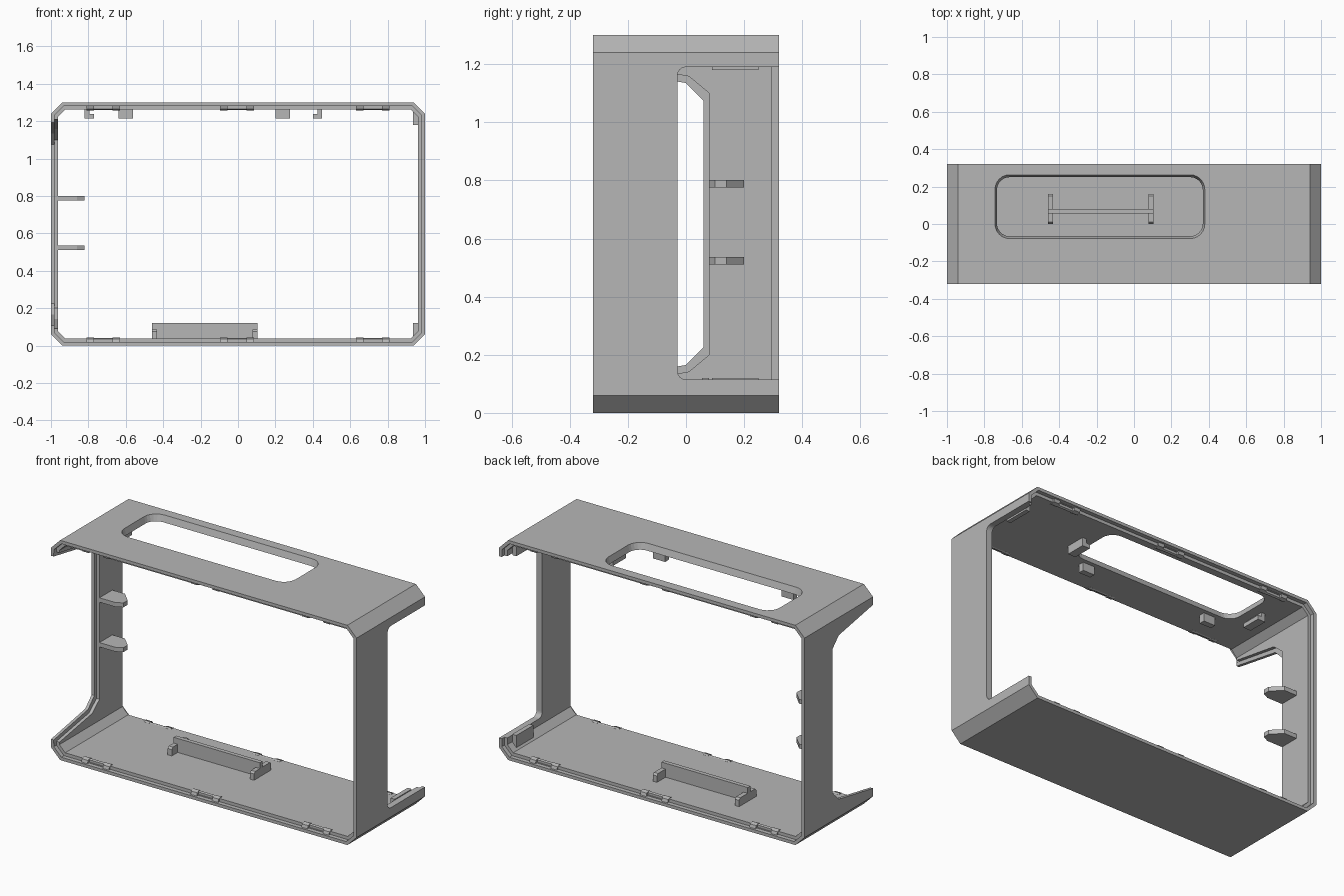
import bpy, bmesh, math
from mathutils import Vector

cube = bpy.data.objects.get("Cube")
if cube:
    bpy.data.objects.remove(cube, do_unlink=True)

grey = bpy.data.materials.new("plain_grey")
grey.use_nodes = True
COLOUR = (0.47, 0.47, 0.47, 1)
grey.diffuse_color = COLOUR
grey.node_tree.nodes["Principled BSDF"].inputs["Base Color"].default_value = COLOUR

H, DEPTH, WALL, CHAMFER = 1.3, 0.32, 0.0375, 0.06


def loft(name, rings, closed=False):
    """Join rings of 3D points with quads; cap the ends unless closed."""
    bm = bmesh.new()
    vs = [[bm.verts.new(p) for p in r] for r in rings]
    n = len(vs[0])
    pairs = list(zip(vs, vs[1:])) + ([(vs[-1], vs[0])] if closed else [])
    for a, b in pairs:
        for i in range(n):
            j = (i + 1) % n
            bm.faces.new((a[i], a[j], b[j], b[i]))
    if not closed:
        bm.faces.new(vs[0])
        bm.faces.new(vs[-1])
    bmesh.ops.recalc_face_normals(bm, faces=bm.faces)
    mesh = bpy.data.meshes.new(name)
    bm.to_mesh(mesh)
    bm.free()
    mesh.materials.append(grey)
    ob = bpy.data.objects.new(name, mesh)
    bpy.context.collection.objects.link(ob)
    return ob


def prism(name, pts, axis, a, b, pts_b=None):
    """Extrude a 2D outline along an axis from a to b."""
    def place(p, t):
        v = list(p)
        v.insert("xyz".index(axis), t)
        return Vector(v)
    return loft(name, [[place(p, a) for p in pts],
                       [place(p, b) for p in (pts_b or pts)]])


def box(name, x, y, z):
    return prism(name, [(x[0], y[0]), (x[1], y[0]), (x[1], y[1]), (x[0], y[1])], "z", *z)


def rounded(u0, u1, v0, v1, r, steps=6):
    """Outline of a rounded rectangle."""
    pts = []
    corners = [(u1 - r, v1 - r), (u0 + r, v1 - r), (u0 + r, v0 + r), (u1 - r, v0 + r)]
    for k, (u, v) in enumerate(corners):
        for s in range(steps + 1):
            a = math.pi / 2 * (k + s / steps)
            pts.append((u + r * math.cos(a), v + r * math.sin(a)))
    return pts


def octagon(t, y):
    """Chamfered frame outline, moved inwards by t."""
    c = CHAMFER - t * (2 - math.sqrt(2))
    w, lo, hi = 1 - t, t, H - t
    return [(-w + c, y, lo), (w - c, y, lo), (w, y, lo + c), (w, y, hi - c),
            (w - c, y, hi), (-w + c, y, hi), (-w, y, hi - c), (-w, y, lo + c)]


# Frame with a stepped lip on both rims
mid, lip = WALL / 2, DEPTH - 0.025
frame = loft("frame_shell", [
    octagon(0, -DEPTH), octagon(mid, -DEPTH), octagon(mid, -lip), octagon(WALL, -lip),
    octagon(WALL, lip), octagon(mid, lip), octagon(mid, DEPTH), octagon(0, DEPTH)], True)

cutters = []

# Side opening at +x, with rounded inner corners
cutters.append(prism("side_cutter", rounded(-0.03, 0.6, 0.115, 1.19, 0.03), "x", 0.9, 1.1))


# Side opening at -x, angled, with a lip on its outer half
def angled(y0, y1, z0, z1, z2):
    low = [(-0.5, z2 - 0.03), (y0, z1), (y1, z0)]
    return low + [(y, H - z) for y, z in reversed(low)]


cutters.append(prism("angled_cutter", angled(0, 0.06, 0.225, 0.165, 0.105), "x", -1.1, -0.9))
cutters.append(prism("angled_lip_cutter", angled(0.01, 0.08, 0.2, 0.142, 0.085),
                     "x", -0.982, -0.9))

# Tapered slot in the top
cutters.append(prism("top_slot_cutter",
                     rounded(-0.73, 0.365, -0.062, 0.247, 0.065), "z", H - WALL - 0.01,
                     H + 0.005, rounded(-0.745, 0.38, -0.08, 0.265, 0.08)))

# Clip notches in the inner step
CLIPS = (-0.72, -0.005, 0.72)
for x in CLIPS:
    for sy in (-1, 1):
        for top in (False, True):
            zs = sorted((H - z if top else z) for z in (0.022, 0.06))
            ys = sorted((sy * 0.275, sy * 0.31))
            cutters.append(box("notch_cutter", (x - 0.09, x + 0.09), ys, zs))

for c in cutters:
    c.hide_render = True
    m = frame.modifiers.new("cut", "BOOLEAN")
    m.operation, m.object, m.solver = "DIFFERENCE", c, "EXACT"
bpy.context.view_layer.update()
deps = bpy.context.evaluated_depsgraph_get()
cut_mesh = bpy.data.meshes.new_from_object(frame.evaluated_get(deps))
frame.modifiers.clear()
frame.data = cut_mesh
for c in cutters:
    bpy.data.objects.remove(c, do_unlink=True)

# Clips: a slim ridge with a lug at each end
for x in CLIPS:
    for sy in (-1, 1):
        for top in (False, True):
            def flip(pts):
                return [(sy * y, H - z if top else z) for y, z in pts]
            ridge = flip([(0.27, 0.02), (0.27, 0.036), (0.28, 0.041),
                          (0.29, 0.036), (0.29, 0.02)])
            prism("clip_ridge", ridge, "x", x - 0.05, x + 0.05)
            lug = flip([(0.27, 0.018), (0.27, 0.038), (0.28, 0.043),
                        (0.302, 0.036), (0.308, 0.018)])
            for s in (-1, 1):
                prism("clip_lug", lug, "x", x + s * 0.05, x + s * 0.09)

# Corner tabs beside the rounded side opening
for z in ((0.03, 0.12), (1.18, 1.27)):
    box("corner_tab", (0.935, 0.962), (0.09, 0.25), z)

# Support shelves on the -x wall
for z in (0.51, 0.775):
    prism("support_shelf", [(-0.97, 0.08), (-0.86, 0.08), (-0.82, 0.1), (-0.82, 0.14),
                            (-0.88, 0.2), (-0.97, 0.2)], "z", z, z + 0.026)

# Divider on the floor with a foot at each end
box("floor_divider", (-0.46, 0.105), (0.055, 0.08), (0.03, 0.12))
foot = [(0, 0.03), (0, 0.075), (0.01, 0.086), (0.15, 0.086), (0.16, 0.075), (0.16, 0.03)]
for x in (-0.46, 0.078):
    prism("divider_foot", foot, "x", x, x + 0.027)

# Stops and hooks under the top
for x in (-0.64, 0.2):
    box("top_stop", (x, x + 0.078), (-0.125, -0.09), (1.213, 1.27))
for x, s in ((-0.82, 1), (0.45, -1)):
    hook = [(0, 1.27), (0, 1.213), (0.05, 1.213), (0.05, 1.238), (0.026, 1.238), (0.026, 1.27)]
    prism("top_hook", [(x + s * u, z) for u, z in hook], "y", -0.01, 0.11)
